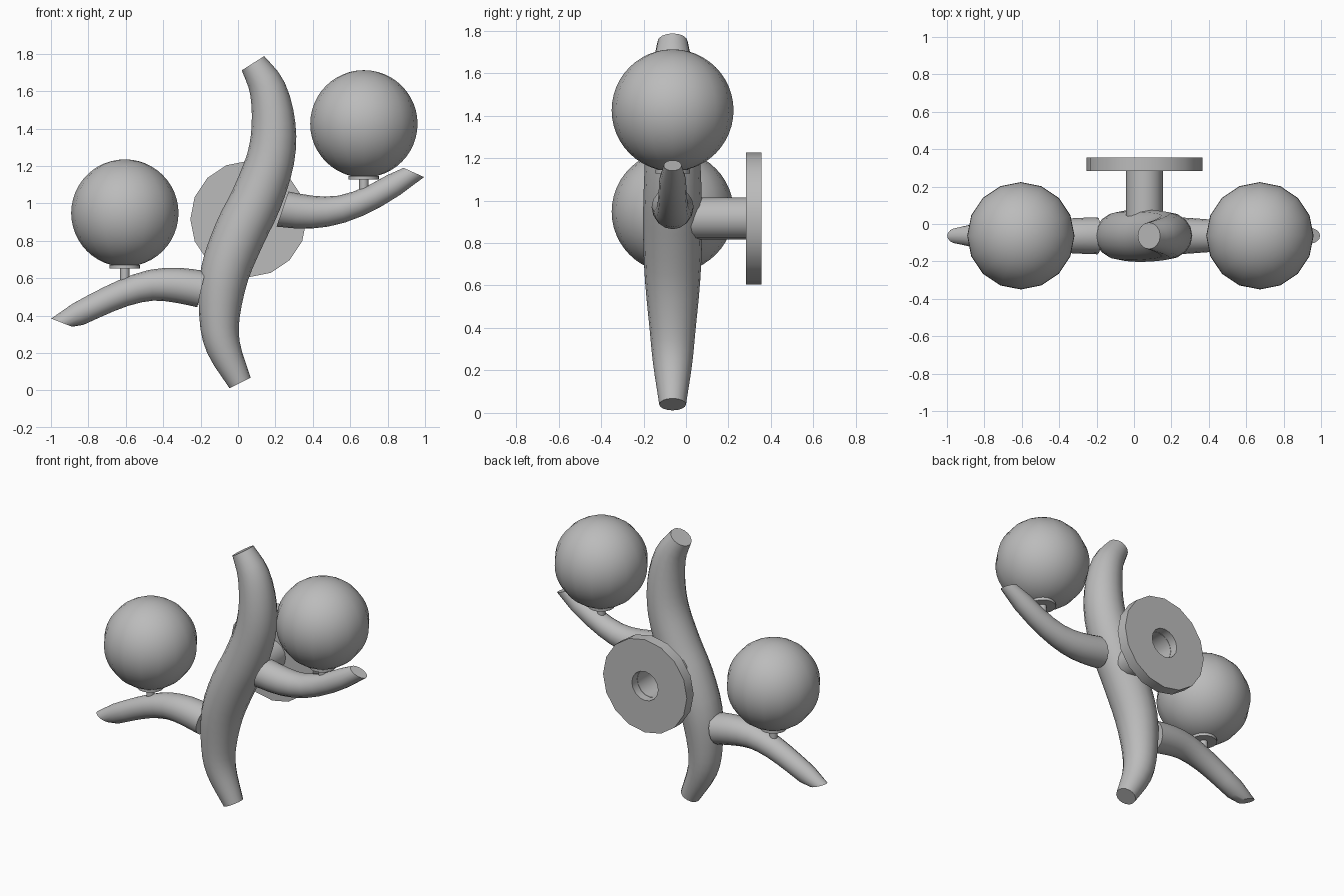
import bpy, bmesh, math
from mathutils import Vector, Matrix

if "Cube" in bpy.data.objects:
    bpy.data.objects.remove(bpy.data.objects["Cube"])

Y = -0.063  # depth of the branch plane
grey = bpy.data.materials.new("plain_grey")
grey.diffuse_color = (0.5, 0.5, 0.5, 1)
grey.use_nodes = True
grey.node_tree.nodes["Principled BSDF"].inputs["Base Color"].default_value = grey.diffuse_color


def finish(bm, name, angle=40):
    bmesh.ops.recalc_face_normals(bm, faces=bm.faces)
    me = bpy.data.meshes.new(name)
    bm.to_mesh(me)
    bm.free()
    me.materials.append(grey)
    for p in me.polygons:
        p.use_smooth = True
    me.set_sharp_from_angle(angle=math.radians(angle))
    ob = bpy.data.objects.new(name, me)
    bpy.context.collection.objects.link(ob)
    return ob


def spline(a, b, c, d, t):
    return 0.5 * (2 * b + (c - a) * t + (2 * a - 5 * b + 4 * c - d) * t * t
                  + (3 * b - a - 3 * c + d) * t ** 3)


def limb(name, pts, start_up=None, end_up=None, end_depth=None, sides=16, sub=3):
    """Sweep a round section along (x, z, radius) points; end rings may be tilted."""
    p = [Vector(q) for q in pts]
    p = [2 * p[0] - p[1]] + p + [2 * p[-1] - p[-2]]
    path = [spline(*p[i:i + 4], k / sub) for i in range(len(p) - 3) for k in range(sub)]
    path.append(p[-2])
    n = len(path)
    bm = bmesh.new()
    rings = []
    for i, c in enumerate(path):
        t = path[min(i + 1, n - 1)] - path[max(i - 1, 0)]
        up = Vector((-t[1], t[0])).normalized()
        depth = c[2]
        if i == 0 and start_up:
            up = Vector(start_up).normalized()
        if i == n - 1 and end_up:
            up, depth = Vector(end_up).normalized(), end_depth
        ring = []
        for k in range(sides):
            a = 2 * math.pi * k / sides
            u = c[2] * math.cos(a)
            ring.append(bm.verts.new((c[0] + up[0] * u, Y + depth * math.sin(a), c[1] + up[1] * u)))
        rings.append(ring)
    for r, s in zip(rings, rings[1:]):
        for k in range(sides):
            j = (k + 1) % sides
            bm.faces.new((r[k], r[j], s[j], s[k]))
    bm.faces.new(rings[0])
    bm.faces.new(rings[-1])
    return finish(bm, name)


def lathe(name, profile, centre, sides, axis="Z", closed=False):
    """Spin (radius, height) points round a vertical or depth axis."""
    bm = bmesh.new()
    rings = []
    for r, h in profile:
        ring = []
        for k in range(sides):
            a = 2 * math.pi * k / sides
            v = (r * math.cos(a), r * math.sin(a), h)
            if axis == "Y":
                v = (v[0], h, v[1])
            ring.append(bm.verts.new(Vector(v) + Vector(centre)))
        rings.append(ring)
    for r, s in zip(rings, rings[1:] + (rings[:1] if closed else [])):
        for k in range(sides):
            j = (k + 1) % sides
            bm.faces.new((r[k], r[j], s[j], s[k]))
    if not closed:
        bm.faces.new(rings[0])
        bm.faces.new(rings[-1])
    return finish(bm, name)


# Curved main trunk
limb("trunk", [(0.011, 0.040, 0.063), (-0.078, 0.23, 0.092), (-0.099, 0.391, 0.108),
               (-0.072, 0.621, 0.130), (0.008, 0.836, 0.139), (0.099, 1.023, 0.137),
               (0.174, 1.237, 0.128), (0.190, 1.425, 0.117), (0.158, 1.612, 0.098),
               (0.080, 1.749, 0.071)])

# Side branches with slanted tips
limb("right_branch", [(0.238, 0.969, 0.099), (0.394, 0.953, 0.088), (0.554, 0.969, 0.074),
                      (0.731, 1.039, 0.066), (0.940, 1.165, 0.060)],
     (0.32, 0.94), (-0.91, 0.41), 0.042, sub=2)
limb("left_branch", [(-0.196, 0.541, 0.099), (-0.324, 0.562, 0.094), (-0.463, 0.562, 0.083),
                     (-0.613, 0.520, 0.073), (-0.769, 0.450, 0.067), (-0.943, 0.362, 0.060)],
     (-0.22, -0.98), (0.93, -0.36), 0.042, sub=2)

# Globes, each on a small holder disc and stem
for side, x, z in (("left", -0.605, 0.948), ("right", 0.673, 1.425)):
    bm = bmesh.new()
    bmesh.ops.create_uvsphere(bm, u_segments=16, v_segments=24, radius=0.287,
                              matrix=Matrix.Translation((x, Y, z)))
    finish(bm, side + "_globe")
    lathe(side + "_holder_disc", [(0.081, -0.297), (0.081, -0.279)], (x, Y, z), 20)
    lathe(side + "_stem", [(0.025, -0.40), (0.025, -0.288)], (x, Y, z), 16)

# Wall plate with a centre hole, and the open tube joining it to the trunk
lathe("wall_plate", [(0.311, 0.283), (0.311, 0.355), (0.097, 0.355), (0.097, 0.283)],
      (0.056, 0, 0.916), 16, "Y", True)
lathe("wall_tube", [(0.099, 0.0), (0.099, 0.30), (0.095, 0.30), (0.095, 0.0)],
      (0.056, 0, 0.916), 16, "Y", True)
